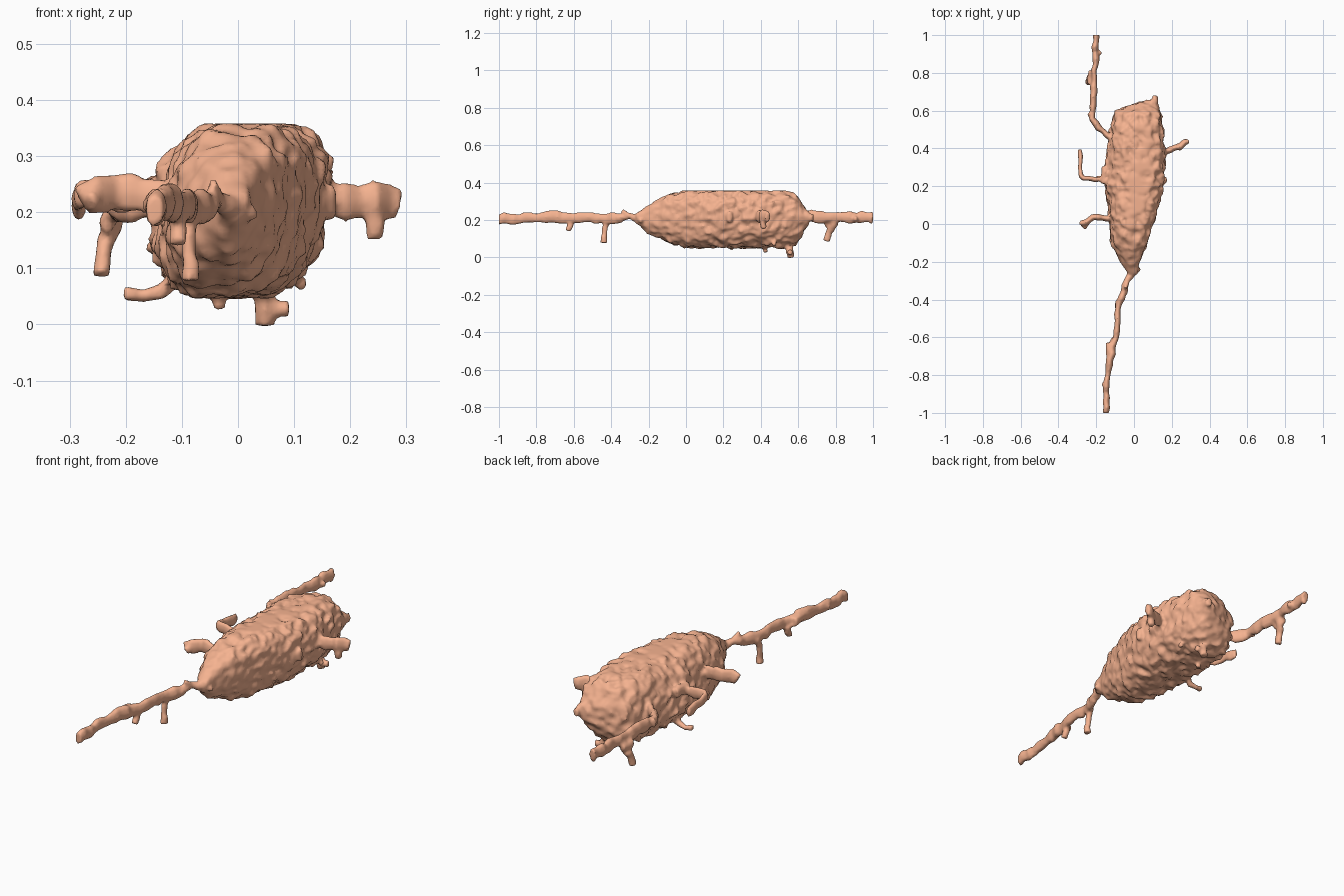
import bpy, bmesh, math, random
from mathutils import Vector, noise

random.seed(4)
bm = bmesh.new()


def skin(rings):
    """Join successive rings of points into a closed tube."""
    loops = [[bm.verts.new(p) for p in r] for r in rings]
    n = len(loops[0])
    for a, b in zip(loops, loops[1:]):
        for i in range(n):
            bm.faces.new((a[i], a[(i + 1) % n], b[(i + 1) % n], b[i]))
    bm.faces.new(loops[0][::-1])
    bm.faces.new(loops[-1])


def branch(points, half_w=0.017, half_h=0.026, jitter=0.005):
    """Lumpy oval strand following a path."""
    pts = []
    for a, b in zip(points, points[1:]):
        a, b = Vector(a), Vector(b)
        n = max(1, round((b - a).length / 0.03))
        pts += [a.lerp(b, k / n) for k in range(n)]
    pts.append(Vector(points[-1]))
    rings = []
    for i, p in enumerate(pts):
        t = (pts[min(i + 1, len(pts) - 1)] - pts[max(i - 1, 0)]).normalized()
        side = t.cross(Vector((0, 0, 1)))
        # steep twigs keep a fixed sideways axis so they do not twist
        side = side.normalized() if side.length > 0.7 else Vector((1, 0, 0))
        up = side.cross(t).normalized()
        c = p + Vector([random.uniform(-jitter, jitter) for _ in range(3)])
        s = random.uniform(0.8, 1.2)
        rings.append([c + side * half_w * s * math.cos(k * math.tau / 8)
                      + up * half_h * s * math.sin(k * math.tau / 8) for k in range(8)])
    skin(rings)


# Body stations: y, x min, x max, z min, z max
stations = [(-0.27, -0.03, 0.015, 0.185, 0.235), (-0.20, -0.07, 0.03, 0.13, 0.28),
            (-0.10, -0.12, 0.07, 0.08, 0.335), (0.0, -0.13, 0.095, 0.052, 0.358),
            (0.1, -0.14, 0.13, 0.05, 0.362), (0.2, -0.15, 0.15, 0.05, 0.362),
            (0.3, -0.145, 0.16, 0.05, 0.362), (0.4, -0.14, 0.16, 0.05, 0.362),
            (0.5, -0.125, 0.15, 0.05, 0.36), (0.58, -0.105, 0.14, 0.06, 0.34),
            (0.61, -0.07, 0.13, 0.10, 0.30), (0.64, 0.01, 0.125, 0.15, 0.26),
            (0.66, 0.07, 0.12, 0.18, 0.24)]
SIDES, STEPS = 80, 8
SHEAR = 0.022      # body leans: top to the right, belly to the left
rings = []
for a, b in zip(stations, stations[1:]):
    for k in range(STEPS):
        y, x0, x1, z0, z1 = [u + (v - u) * k / STEPS for u, v in zip(a, b)]
        mid = Vector(((x0 + x1) / 2, y, (z0 + z1) / 2))
        hw, hh = (x1 - x0) / 2, (z1 - z0) / 2
        ring = []
        for i in range(SIDES):
            ang = i * math.tau / SIDES
            c, s = math.cos(ang), math.sin(ang)
            ex = math.copysign(abs(c) ** 0.76, c)
            ez = math.copysign(abs(s) ** 0.76, s)
            off = Vector((ex * hw + SHEAR * ez * hw / 0.15, 0, ez * hh))
            p = mid + off
            # rough, pitted surface
            f = 0.99 + 0.11 * noise.noise(p * 26) + 0.10 * noise.noise(p * 50)
            q = mid + off * f
            q.y += 0.014 * noise.noise(p * 30 + Vector((7, 3, 1)))
            q.z = min(max(q.z, 0.045), 0.358)
            ring.append(q)
        rings.append(ring)
skin(rings)

# Long rear strand with its drooping twigs
branch([(0, -0.18, 0.21), (0, -0.25, 0.21), (-0.04, -0.30, 0.22), (-0.055, -0.36, 0.21)], 0.018, 0.018)
branch([(-0.05, -0.34, 0.21), (-0.08, -0.42, 0.205), (-0.09, -0.57, 0.215),
        (-0.11, -0.63, 0.215), (-0.13, -0.75, 0.215), (-0.145, -0.86, 0.21),
        (-0.147, -1.0, 0.207)], 0.018, 0.031)
branch([(-0.082, -0.42, 0.2), (-0.085, -0.44, 0.13), (-0.09, -0.44, 0.075)], 0.016, 0.018)
branch([(-0.11, -0.61, 0.2), (-0.11, -0.635, 0.14)], 0.015, 0.016)
branch([(-0.135, -0.63, 0.215), (-0.138, -0.73, 0.215)], 0.015, 0.02)
branch([(-0.145, -0.84, 0.21), (-0.165, -0.85, 0.21)], 0.012, 0.016)
branch([(-0.145, -0.985, 0.21), (-0.167, -0.985, 0.21)], 0.012, 0.016)
branch([(0, -0.22, 0.2), (0.03, -0.25, 0.2)], 0.015, 0.016)
branch([(-0.035, -0.3, 0.22), (-0.04, -0.345, 0.248)], 0.012, 0.012)

# Long forward strand on the left
branch([(-0.09, 0.43, 0.21), (-0.14, 0.47, 0.21), (-0.19, 0.51, 0.215), (-0.22, 0.56, 0.22),
        (-0.215, 0.64, 0.22), (-0.212, 0.78, 0.215), (-0.203, 0.88, 0.215),
        (-0.202, 1.0, 0.21)], 0.017, 0.031)
branch([(-0.222, 0.56, 0.22), (-0.242, 0.585, 0.22)], 0.012, 0.02)
branch([(-0.213, 0.79, 0.21), (-0.225, 0.785, 0.17), (-0.238, 0.765, 0.13), (-0.243, 0.755, 0.09)], 0.016, 0.02)
branch([(-0.235, 0.74, 0.185), (-0.235, 0.81, 0.185)], 0.012, 0.018)
branch([(-0.2, 0.89, 0.21), (-0.178, 0.91, 0.21)], 0.012, 0.016)

# Short arms on the left and right flanks
branch([(-0.1, 0.24, 0.22), (-0.17, 0.24, 0.23), (-0.27, 0.237, 0.23), (-0.282, 0.25, 0.23),
        (-0.282, 0.3, 0.22), (-0.282, 0.39, 0.215)], 0.012, 0.026)
branch([(-0.16, 0.21, 0.24), (-0.155, 0.3, 0.23)], 0.018, 0.025)
branch([(-0.09, 0.03, 0.21), (-0.17, 0.03, 0.23), (-0.22, 0.035, 0.235), (-0.255, 0.01, 0.235),
        (-0.28, 0.005, 0.22)], 0.016, 0.033)
branch([(-0.25, 0.01, 0.23), (-0.265, -0.015, 0.21)], 0.013, 0.018)
branch([(0.12, 0.38, 0.22), (0.19, 0.395, 0.22), (0.24, 0.41, 0.222), (0.265, 0.43, 0.22),
        (0.285, 0.435, 0.215)], 0.016, 0.032)
branch([(0.24, 0.41, 0.21), (0.245, 0.415, 0.155)], 0.016, 0.016)
branch([(0.13, 0.235, 0.22), (0.178, 0.235, 0.22)], 0.014, 0.028)

# Nubs under and around the body
branch([(0.04, 0.52, 0.09), (0.05, 0.55, 0.05), (0.052, 0.56, 0.002)], 0.017, 0.018)
branch([(0.055, 0.55, 0.03), (0.095, 0.56, 0.03)], 0.014, 0.014)
branch([(-0.09, 0.25, 0.09), (-0.14, 0.245, 0.055), (-0.2, 0.24, 0.055)], 0.014, 0.014)
branch([(-0.03, 0.42, 0.08), (-0.033, 0.43, 0.025)], 0.014, 0.014)
branch([(0.09, 0.46, 0.09), (0.12, 0.47, 0.07)], 0.015, 0.015)
branch([(-0.07, 0.56, 0.22), (-0.09, 0.605, 0.23)], 0.018, 0.035)
branch([(0.1, 0.61, 0.21), (0.115, 0.68, 0.21)], 0.018, 0.022)

bmesh.ops.recalc_face_normals(bm, faces=bm.faces)
for f in bm.faces:
    f.smooth = True
mesh = bpy.data.meshes.new("cell_body_with_strands")
bm.to_mesh(mesh)
bm.free()
cell = bpy.data.objects.new("cell_body_with_strands", mesh)
bpy.context.collection.objects.link(cell)

# Fuse everything into one organic skin
rm = cell.modifiers.new("fuse", 'REMESH')
rm.mode = 'VOXEL'
rm.voxel_size = 0.008
rm.use_smooth_shade = True
sm = cell.modifiers.new("soften", 'SMOOTH')
sm.factor = 0.3
sm.iterations = 1

mat = bpy.data.materials.new("peach")
mat.diffuse_color = (0.92, 0.45, 0.28, 1)
mesh.materials.append(mat)
